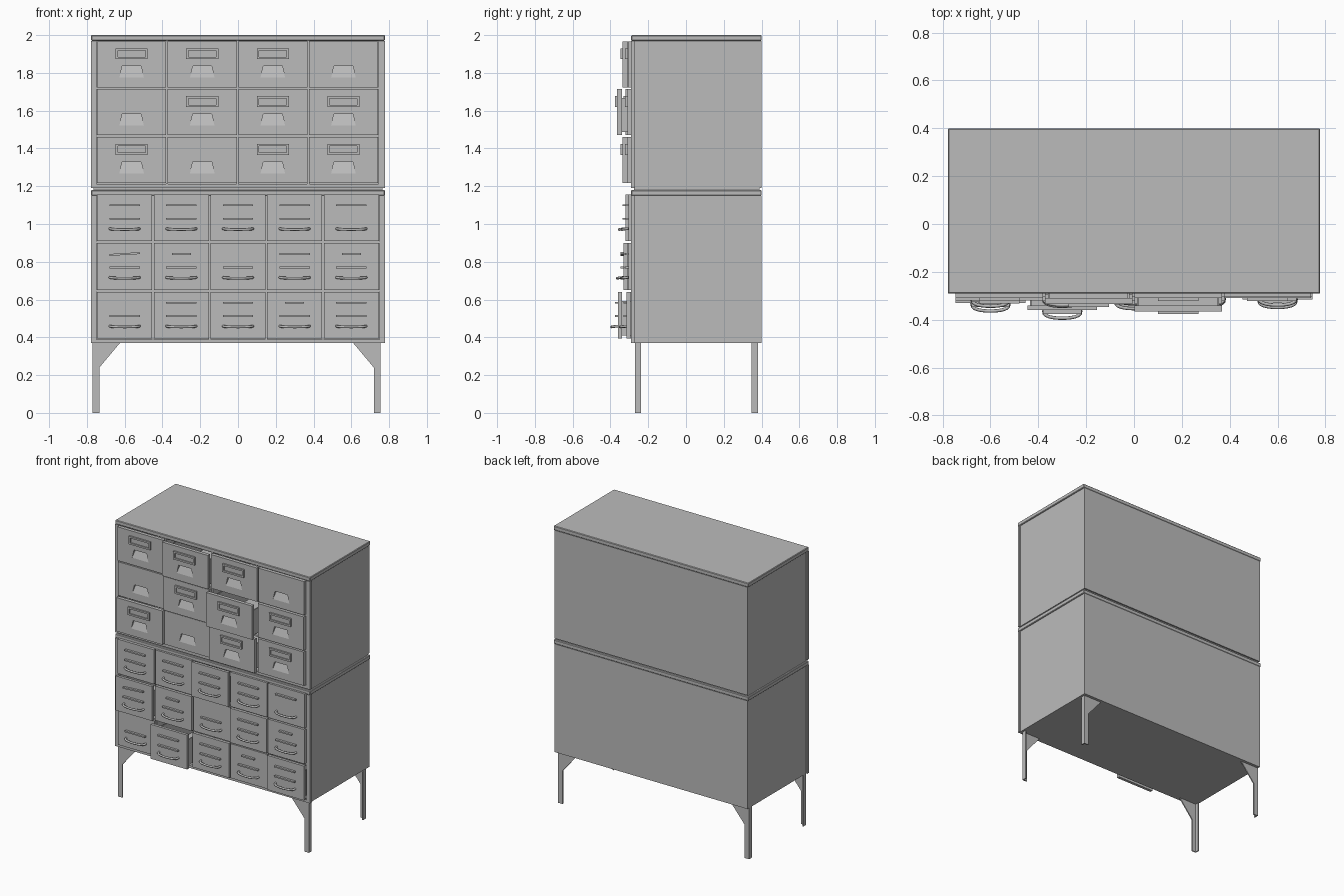
import bpy
import bmesh
import math
from mathutils import Matrix, Vector

cube = bpy.data.objects.get("Cube")
if cube:
    bpy.data.objects.remove(cube, do_unlink=True)

# One painted steel colour
steel = bpy.data.materials.new("grey_steel")
steel.use_nodes = True
grey = (0.5, 0.5, 0.5, 1)
steel.diffuse_color = grey
bsdf = steel.node_tree.nodes["Principled BSDF"]
bsdf.inputs["Base Color"].default_value = grey
bsdf.inputs["Roughness"].default_value = 0.6

FRONT, BACK = -0.29, 0.40
HALF = 0.778


def box(bm, x0, x1, y0, y1, z0, z1, tilt=0):
    """Add an axis-aligned box, optionally tilted about y."""
    centre = Vector(((x0 + x1) / 2, (y0 + y1) / 2, (z0 + z1) / 2))
    size = Matrix.Diagonal((x1 - x0, y1 - y0, z1 - z0, 1))
    bmesh.ops.create_cube(bm, size=1, matrix=Matrix.Translation(centre) @ Matrix.Rotation(tilt, 4, 'Y') @ size)


def finish(name, bm, location=(0, 0, 0)):
    bmesh.ops.recalc_face_normals(bm, faces=bm.faces)
    mesh = bpy.data.meshes.new(name)
    bm.to_mesh(mesh)
    bm.free()
    mesh.materials.append(steel)
    obj = bpy.data.objects.new(name, mesh)
    obj.location = location
    bpy.context.collection.objects.link(obj)
    return obj


def cabinet(name, z0, z1, cols, rows, left, right, low, high):
    """Open-fronted case with lipped cap, front frame and dividers."""
    side = HALF - 0.008
    bm = bmesh.new()
    for s in (-1, 1):
        a, b = sorted((s * side, s * (side - 0.012)))
        box(bm, a, b, FRONT + 0.02, BACK, z0, z1 - 0.03)
    box(bm, -side, side, BACK - 0.012, BACK, z0, z1 - 0.03)
    box(bm, -side, side, FRONT + 0.02, BACK, z0, z0 + 0.012)
    finish(name + "_case", bm)

    bm = bmesh.new()
    box(bm, -HALF, HALF, FRONT, BACK, z1 - 0.03, z1)
    bmesh.ops.bevel(bm, geom=bm.edges[:], offset=0.004, segments=1, affect='EDGES')
    finish(name + "_cap", bm)

    bm = bmesh.new()
    y = FRONT + 0.02
    box(bm, -HALF, left, FRONT, y, z0, z1 - 0.03)
    box(bm, right, HALF, FRONT, y, z0, z1 - 0.03)
    box(bm, left, right, FRONT, y, z0, low)
    for i in range(1, cols):
        x = left + (right - left) * i / cols
        box(bm, x - 0.006, x + 0.006, FRONT + 0.002, BACK - 0.02, low, high)
    for j in range(1, rows):
        z = low + (high - low) * j / rows
        box(bm, left, right, FRONT + 0.002, BACK - 0.02, z - 0.006, z + 0.006)
    finish(name + "_frame", bm)


def tray(name, w, h, location):
    """Open-topped drawer body behind the front plate."""
    w, h, depth = w - 0.012, h - 0.016, 0.55
    bm = bmesh.new()
    box(bm, -w, w, 0.02, depth, -h, -h + 0.008)
    box(bm, -w, w, depth - 0.008, depth, -h, h * 0.7)
    for x in (-w, w - 0.008):
        box(bm, x, x + 0.008, 0.02, depth, -h, h * 0.7)
    finish(name, bm, location)


def pressed_front(name, w, h, location):
    """Front plate with a finger pull that deepens toward its top."""
    bm = bmesh.new()

    def ring(points, y):
        return [bm.verts.new((x, y, z)) for x, z in points]

    rect = [(-w, -h), (w, -h), (w, h), (-w, h)]
    pull = [(-0.065, -0.07), (0.065, -0.07), (0.05, -0.01), (-0.05, -0.01)]
    outer, rear, hole = ring(rect, 0), ring(rect, 0.025), ring(pull, 0)
    deep = ring(pull[2:], 0.02)
    for i in range(4):
        j = (i + 1) % 4
        bm.faces.new((outer[i], outer[j], hole[j], hole[i]))
        bm.faces.new((outer[i], outer[j], rear[j], rear[i]))
    bm.faces.new(rear)
    bm.faces.new((hole[0], hole[1], deep[0], deep[1]))
    bm.faces.new((hole[2], hole[3], deep[1], deep[0]))
    bm.faces.new((hole[1], hole[2], deep[0]))
    bm.faces.new((hole[0], hole[3], deep[1]))
    finish(name, bm, location)


def card_frame(name, location):
    bm = bmesh.new()
    w, h, t = 0.085, 0.029, 0.012
    for z in (-h, h - t):
        box(bm, -w, w, -0.012, 0, z, z + t)
    for x in (-w, w - t):
        box(bm, x, x + t, -0.012, 0, -h, h)
    box(bm, -w, w, -0.004, 0, -h, h)
    finish(name, bm, location)


def bow_handle(name, location):
    """Bent rod pull."""
    curve = bpy.data.curves.new(name, 'CURVE')
    curve.dimensions = '3D'
    curve.bevel_depth, curve.bevel_resolution = 0.007, 2
    curve.use_fill_caps = True
    spline = curve.splines.new('POLY')
    steps = 12
    spline.points.add(steps)
    for i, p in enumerate(spline.points):
        a = math.pi * i / steps
        p.co = (-0.078 * math.cos(a), -0.034 * math.sin(a) ** 0.6, -0.004 * math.sin(a), 1)
    curve.materials.append(steel)
    obj = bpy.data.objects.new(name, curve)
    obj.location = location
    bpy.context.collection.objects.link(obj)


def drawer_cells(offsets, left, right, low, high):
    """Yield row, column, pull-out, centre and half sizes, from the top left."""
    rows, cols = len(offsets), len(offsets[0])
    cw, ch = (right - left) / cols, (high - low) / rows
    for r in range(rows):
        for c in range(cols):
            pos = Vector((left + cw * (c + 0.5), FRONT - offsets[r][c], high - ch * (r + 0.5)))
            yield r, c, pos, cw / 2 - 0.004, ch / 2 - 0.005


# Upper cabinet: three rows of four drawers
upper = (-0.75, 0.745, 1.212, 1.972)
cabinet("upper_cabinet", 1.19, 2.0, 4, 3, *upper)
upper_pull = [[.02, .045, .02, .015], [.015, .03, .075, .02], [.03, .015, .045, .02]]
no_card = {(0, 3), (1, 0), (2, 1)}
for r, c, pos, w, h in drawer_cells(upper_pull, *upper):
    tag = f"_{r + 1}_{c + 1}"
    pressed_front("upper_drawer_front" + tag, w, h, pos)
    tray("upper_drawer_tray" + tag, w, h, pos)
    if (r, c) not in no_card:
        card_frame("card_frame" + tag, pos + Vector((0, 0, 0.056)))

# Lower cabinet: three rows of five drawers
lower = (-0.75, 0.75, 0.388, 1.162)
cabinet("lower_cabinet", 0.37, 1.18, 5, 3, *lower)
lower_pull = [[.02, .015, .03, .015, .015], [.04, .02, .01, .02, .015], [.015, .07, .02, .015, .025]]
no_top, no_bottom = {(1, 2), (2, 0)}, {(0, 4)}
short_top = {(1, 1), (1, 4), (2, 3)}
for r, c, pos, w, h in drawer_cells(lower_pull, *lower):
    tag = f"_{r + 1}_{c + 1}"
    bm = bmesh.new()
    box(bm, -w, w, 0, 0.02, -h, h)
    finish("lower_drawer_front" + tag, bm, pos)
    tray("lower_drawer_tray" + tag, w, h, pos)
    bow_handle("bow_handle" + tag, pos + Vector((0, 0, -0.058)))
    bm = bmesh.new()
    if (r, c) not in no_top:
        half = 0.05 if (r, c) in short_top else 0.08
        box(bm, -half, half, -0.016, 0, 0.061, 0.071, -0.06 if (r, c) == (1, 0) else 0)
    if (r, c) not in no_bottom:
        box(bm, -0.08, 0.08, -0.016, 0, -0.01, 0)
    finish("card_rails" + tag, bm, pos)

# Seam between the cabinets
bm = bmesh.new()
box(bm, -0.765, 0.765, FRONT + 0.015, BACK - 0.01, 1.178, 1.192)
finish("cabinet_seam", bm)

# Angle-iron legs with corner gussets
for side, s, outer in (("right", -1, 0.77), ("left", 1, 0.755)):
    for end, y, d in (("front", -0.27, 1), ("back", 0.38, -1)):
        bm = bmesh.new()
        top, inner = 0.371, outer - 0.036
        outline = [(outer, 0), (outer, top), (inner - 0.11, top), (inner, 0.24), (inner, 0)]
        face = bm.faces.new([bm.verts.new((s * x, y, z)) for x, z in outline])
        extruded = bmesh.ops.extrude_face_region(bm, geom=[face])["geom"]
        moved = [v for v in extruded if isinstance(v, bmesh.types.BMVert)]
        bmesh.ops.translate(bm, verts=moved, vec=(0, d * 0.008, 0))
        x0, x1 = sorted((s * outer, s * (outer - 0.008)))
        y0, y1 = sorted((y, y + d * 0.032))
        box(bm, x0, x1, y0, y1, 0, top)
        finish(f"{end}_{side}_leg", bm)
